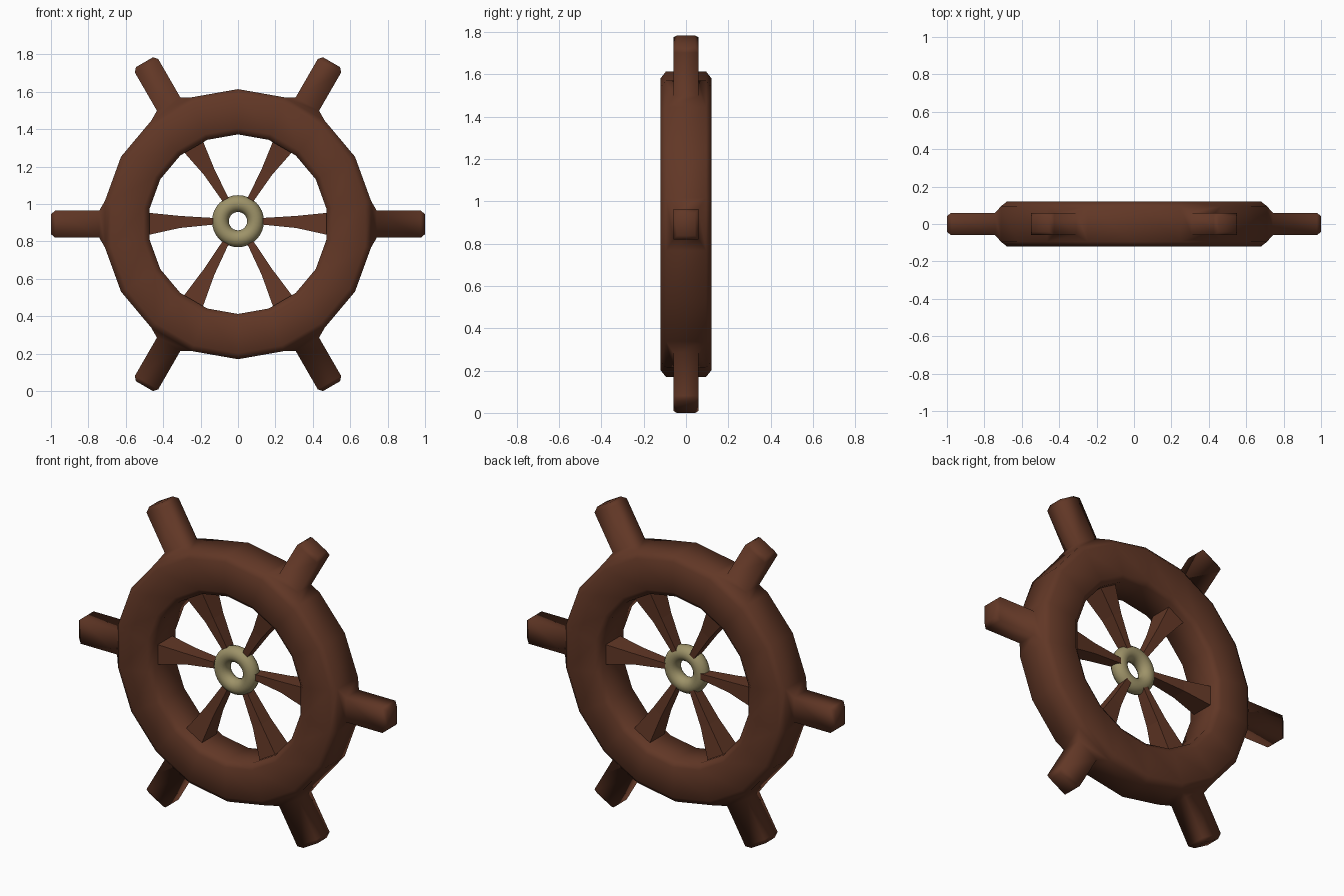
import bpy, bmesh, math
from mathutils import Vector

if "Cube" in bpy.data.objects:
    bpy.data.objects.remove(bpy.data.objects["Cube"])

CZ = 0.892            # height of the wheel centre
HUB_UP = 0.016        # hub sits slightly above the wheel centre
SEG = 18


def material(name, rgb):
    m = bpy.data.materials.new(name)
    m.diffuse_color = (*rgb, 1)
    m.use_nodes = True
    m.node_tree.nodes["Principled BSDF"].inputs["Base Color"].default_value = m.diffuse_color
    return m


wood = material("brown_wood", (0.12, 0.038, 0.019))
brass = material("pale_brass", (0.34, 0.29, 0.14))


def make_object(name, bm, mat, smooth):
    bmesh.ops.recalc_face_normals(bm, faces=bm.faces)
    for f in bm.faces:
        f.smooth = smooth
    me = bpy.data.meshes.new(name)
    bm.to_mesh(me)
    bm.free()
    me.materials.append(mat)
    ob = bpy.data.objects.new(name, me)
    bpy.context.collection.objects.link(ob)
    return ob


def polar(a, r, side=0.0, y=0.0, up=0.0):
    """Point at distance r along angle a, shifted sideways in the wheel plane."""
    c, s = math.cos(a), math.sin(a)
    return Vector((r * c - side * s, y, CZ + up + r * s + side * c))


# rim: chamfered section swept around 18 sides
section = [(0.722, -0.095), (0.722, 0.095), (0.69, 0.12), (0.512, 0.12),
           (0.48, 0.095), (0.48, -0.095), (0.512, -0.12), (0.69, -0.12)]
bm = bmesh.new()
rings = []
for i in range(SEG):
    a = math.radians(20 * i - 10)
    rings.append([bm.verts.new(polar(a, r, y=y)) for r, y in section])
outer = []
for i in range(SEG):
    p, q = rings[i], rings[(i + 1) % SEG]
    for j in range(8):
        k = (j + 1) % 8
        f = bm.faces.new((p[j], p[k], q[k], q[j]))
        if j == 0 and i % 3 == 0:
            outer.append((math.radians(20 * i), [p[0], p[1], q[1], q[0]], f))

# handles: grown out of every third outer face of the rim
for a, loop, face in outer:
    bm.faces.remove(face)
    for r, w, d in ((0.742, 0.072, 0.06), (0.978, 0.072, 0.06), (1.0, 0.053, 0.042)):
        new = [bm.verts.new(polar(a, r, sx * w, sy * d))
               for sx, sy in ((-1, -1), (-1, 1), (1, 1), (1, -1))]
        for n in range(4):
            m = (n + 1) % 4
            bm.faces.new((loop[n], loop[m], new[m], new[n]))
        loop = new
    bm.faces.new(loop)
make_object("rim_with_handles", bm, wood, True)

# spokes: tapered four-sided bars from rim to hub
for i in range(6):
    a = math.radians(60 * i)
    bm = bmesh.new()
    stages = []
    for r, w, d, up in ((0.51, 0.064, 0.072, 0), (0.31, 0.032, 0.045, 0.012),
                        (0.11, 0.016, 0.028, HUB_UP)):
        stages.append([bm.verts.new(polar(a, r, sx * w, sy * d, up))
                       for sx, sy in ((-1, -1), (-1, 1), (1, 1), (1, -1))])
    for p, q in zip(stages, stages[1:]):
        for n in range(4):
            m = (n + 1) % 4
            bm.faces.new((p[n], p[m], q[m], q[n]))
    bm.faces.new(stages[0])
    bm.faces.new(stages[-1])
    make_object(f"spoke_{i + 1}", bm, wood, False)

# hub: smooth brass ring
bpy.ops.mesh.primitive_torus_add(major_radius=0.094, minor_radius=0.045,
                                 major_segments=32, minor_segments=14,
                                 location=(0, -0.01, CZ + HUB_UP),
                                 rotation=(math.pi / 2, 0, 0))
hub = bpy.context.object
hub.name = "hub_ring"
hub.data.materials.append(brass)
bpy.ops.object.shade_smooth()
